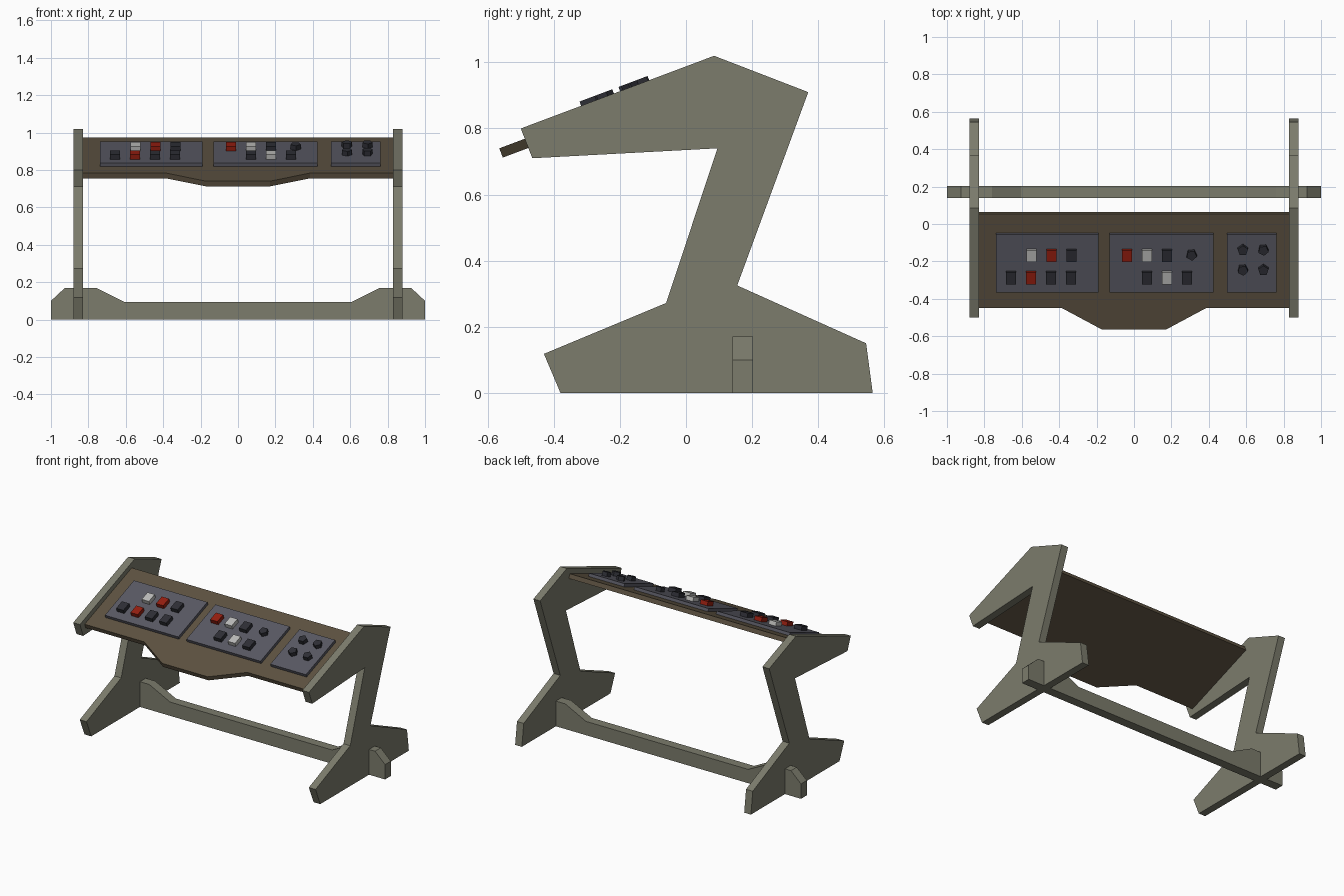
import bpy, bmesh, math
from mathutils import Matrix, Vector

if "Cube" in bpy.data.objects:
    bpy.data.objects.remove(bpy.data.objects["Cube"])


def material(name, rgb):
    m = bpy.data.materials.new(name)
    m.diffuse_color = (*rgb, 1)
    m.use_nodes = True
    m.node_tree.nodes["Principled BSDF"].inputs["Base Color"].default_value = m.diffuse_color
    return m


FRAME = material("grey_green", (0.20, 0.20, 0.15))
WOOD = material("brown", (0.11, 0.085, 0.053))
PLATE = material("slate", (0.10, 0.10, 0.125))
DARK = material("dark", (0.027, 0.028, 0.036))
RED = material("red", (0.30, 0.013, 0.005))
WHITE = material("white", (0.5, 0.5, 0.49))


def prism(name, start, step, mat, matrix=Matrix()):
    """Extrude a flat outline (3D points) along the step vector."""
    bm = bmesh.new()
    face = bm.faces.new([bm.verts.new(p) for p in start])
    ext = bmesh.ops.extrude_face_region(bm, geom=[face])
    moved = [g for g in ext["geom"] if isinstance(g, bmesh.types.BMVert)]
    bmesh.ops.translate(bm, verts=moved, vec=Vector(step))
    bmesh.ops.recalc_face_normals(bm, faces=bm.faces)
    mesh = bpy.data.meshes.new(name)
    bm.to_mesh(mesh)
    bm.free()
    ob = bpy.data.objects.new(name, mesh)
    bpy.context.collection.objects.link(ob)
    ob.matrix_world = matrix
    mesh.materials.append(mat)
    return ob


# Z-shaped side supports (y, z)
side = [(-0.38, 0), (0.565, 0), (0.545, 0.15), (0.155, 0.325), (0.37, 0.91),
        (0.085, 1.02), (-0.50, 0.80), (-0.465, 0.71), (0.095, 0.74),
        (-0.06, 0.272), (-0.43, 0.118)]
for name, x in (("left_support", -0.88), ("right_support", 0.83)):
    prism(name, [(x, y, z) for y, z in side], (0.05, 0, 0), FRAME)

# Floor crossbar, mirrored half outline (x, z)
half = [(1, 0), (1, 0.1), (0.925, 0.17), (0.76, 0.17), (0.605, 0.093)]
bar = half + [(-x, z) for x, z in reversed(half)]
prism("crossbar", [(x, 0.14, z) for x, z in bar], (0, 0.062, 0), FRAME)

# Sloping desk frame: local x across, y up the slope, z out of the desk
TILT = Matrix.Translation((0, -0.565, 0.74)) @ Matrix.Rotation(math.radians(20.6), 4, 'X')


def on_desk(name, outline, low, high, mat):
    return prism(name, [(x, y, low) for x, y in outline], (0, 0, high - low), mat, TILT)


def rect(x0, x1, y0, y1):
    return [(x0, y0), (x1, y0), (x1, y1), (x0, y1)]


# Desk board with protruding front
half = [(0.17, 0), (0.385, 0.123), (0.83, 0.123), (0.83, 0.66)]
on_desk("desk_board", half + [(-x, y) for x, y in reversed(half)], -0.03, 0, WOOD)

# Control plates
for name, x0, x1 in (("left_plate", -0.738, -0.19), ("middle_plate", -0.13, 0.424),
                     ("right_plate", 0.497, 0.763)):
    on_desk(name, rect(x0, x1, 0.221, 0.552), 0, 0.02, PLATE)

# Push buttons: first x, row, colours in order
PITCH = 0.107
rows = [(-0.549, 0.436, (WHITE, RED, DARK)), (-0.657, 0.310, (DARK, RED, DARK, DARK)),
        (-0.038, 0.436, (RED, WHITE, DARK)), (0.069, 0.310, (DARK, WHITE, DARK))]
for x0, y, colours in rows:
    for i, mat in enumerate(colours):
        x = x0 + i * PITCH
        on_desk("button", rect(x - 0.027, x + 0.027, y - 0.033, y + 0.033), 0.02, 0.047, mat)

# Five-sided knobs: x, y, turn in degrees
knobs = [(0.308, 0.440, 60), (0.582, 0.468, 90), (0.692, 0.468, 60),
         (0.582, 0.354, 60), (0.692, 0.354, 90)]
for x, y, turn in knobs:
    ring = [math.radians(turn + 72 * k) for k in range(5)]
    on_desk("knob", [(x + 0.029 * math.cos(a), y + 0.029 * math.sin(a)) for a in ring],
            0.02, 0.047, DARK)
